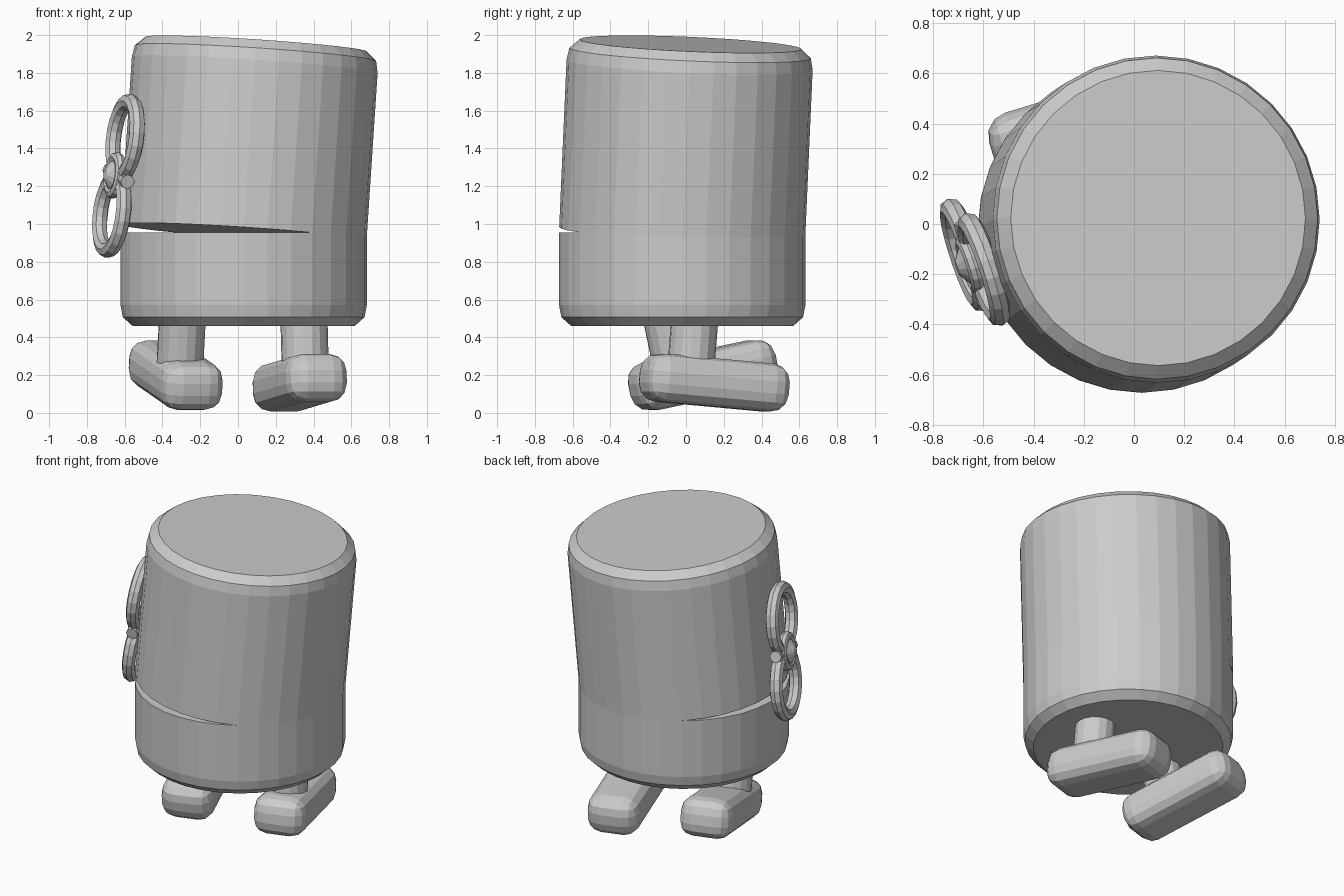
import bpy, bmesh, math
from mathutils import Vector, Matrix

cube = bpy.data.objects.get("Cube")
if cube:
    bpy.data.objects.remove(cube, do_unlink=True)

grey = bpy.data.materials.new("plain_grey")
grey.use_nodes = True
GREY = (0.6, 0.6, 0.6, 1)
grey.diffuse_color = GREY
grey.node_tree.nodes["Principled BSDF"].inputs["Base Color"].default_value = GREY


def add_object(name, bm, matrix):
    bmesh.ops.recalc_face_normals(bm, faces=bm.faces)
    mesh = bpy.data.meshes.new(name)
    bm.to_mesh(mesh)
    bm.free()
    mesh.materials.append(grey)
    obj = bpy.data.objects.new(name, mesh)
    bpy.context.collection.objects.link(obj)
    obj.matrix_world = matrix
    return obj


def lathe(name, profile, sides, matrix, closed=False):
    """Spin (radius, height) points about z, capping open ends."""
    bm = bmesh.new()
    rings = [[bm.verts.new((r * math.cos(math.tau * i / sides), r * math.sin(math.tau * i / sides), z))
              for i in range(sides)] for r, z in profile]
    pairs = list(zip(rings, rings[1:] + rings[:1]))
    for a, b in pairs if closed else pairs[:-1]:
        for i in range(sides):
            j = (i + 1) % sides
            bm.faces.new((a[i], a[j], b[j], b[i]))
    if not closed:
        bm.faces.new(rings[0])
        bm.faces.new(rings[-1])
    return add_object(name, bm, matrix)


def rod(name, start, end, radius, sides):
    start, end = Vector(start), Vector(end)
    turn = (end - start).to_track_quat('Z', 'Y').to_matrix().to_4x4()
    return lathe(name, [(radius, 0), (radius, (end - start).length)], sides,
                 Matrix.Translation(start) @ turn)


def torus(name, major, minor, sides, matrix):
    section = [(major + minor * math.cos(math.tau * k / 8), minor * math.sin(math.tau * k / 8))
               for k in range(8)]
    return lathe(name, section, sides, matrix, closed=True)


def frame(x, y, z, origin):
    m = Matrix((x, y, z)).transposed().to_4x4()
    m.translation = origin
    return m


# Body: straight lower half and tilted upper half
R = 0.652
rim = [(0.588, 0), (0.64, 0.047), (R, 0.11)]
hinge = Vector((0.03, -0.02, 0.955))
lathe("lower_body", rim + [(R, 0.495)], 32, Matrix.Translation(hinge - Vector((0, 0, 0.495))))
tilt = Vector((0.066, 0.044, 1)).to_track_quat('Z', 'Y').to_matrix().to_4x4()
lean = Vector((0, 0, 1)).rotation_difference(Vector((0.066, 0.044, 1))).to_matrix().to_4x4()
lathe("upper_body", [(R, 0)] + [(r, 1.0 - z) for r, z in reversed(rim)], 32,
      Matrix.Translation(hinge) @ lean)

# Legs and rounded feet, mid-stride
YAW = math.radians(17)


def foot(name, center, pitch):
    bm = bmesh.new()
    bmesh.ops.create_cube(bm, size=1)
    bmesh.ops.scale(bm, vec=(0.335, 0.785, 0.255), verts=bm.verts)
    turn = Matrix.Rotation(YAW, 4, 'Z') @ Matrix.Rotation(math.radians(pitch), 4, 'X')
    obj = add_object(name, bm, Matrix.Translation(center) @ turn)
    bevel = obj.modifiers.new("rounding", 'BEVEL')
    bevel.width = 0.095
    bevel.segments = 3


foot("right_foot", (-0.33, 0.09, 0.2), 11.5)
foot("left_foot", (0.327, 0.15, 0.16), -5)
rod("right_leg", (-0.31, -0.04, 0.2), (-0.29, -0.12, 0.58), 0.125, 16)
rod("left_leg", (0.357, 0.023, 0.2), (0.347, 0.053, 0.58), 0.125, 16)

# Wind-up key on the side
center = Vector((-0.633, -0.152, 1.255))
up = Vector((0.17, -0.14, 0.97)).normalized()
out = Vector((-0.95, -0.29, 0))
out = (out - up * out.dot(up)).normalized()
across = up.cross(out)
for label, s in (("upper", 1), ("lower", -1)):
    torus("key_%s_loop" % label, 0.195, 0.042, 20, frame(across, up, out, center + up * s * 0.205))
torus("key_hub_ring", 0.095, 0.03, 16, frame(across, up, out, center + out * 0.02))
rod("key_crossbar", center - across * 0.17, center + across * 0.17, 0.038, 8)
rod("key_axle", center + out * 0.02, center - out * 0.2, 0.05, 12)
lathe("key_hub_cap", [(0.09, 0), (0.075, 0.04), (0.03, 0.07)], 12,
      frame(across, up, out, center + out * 0.005))
